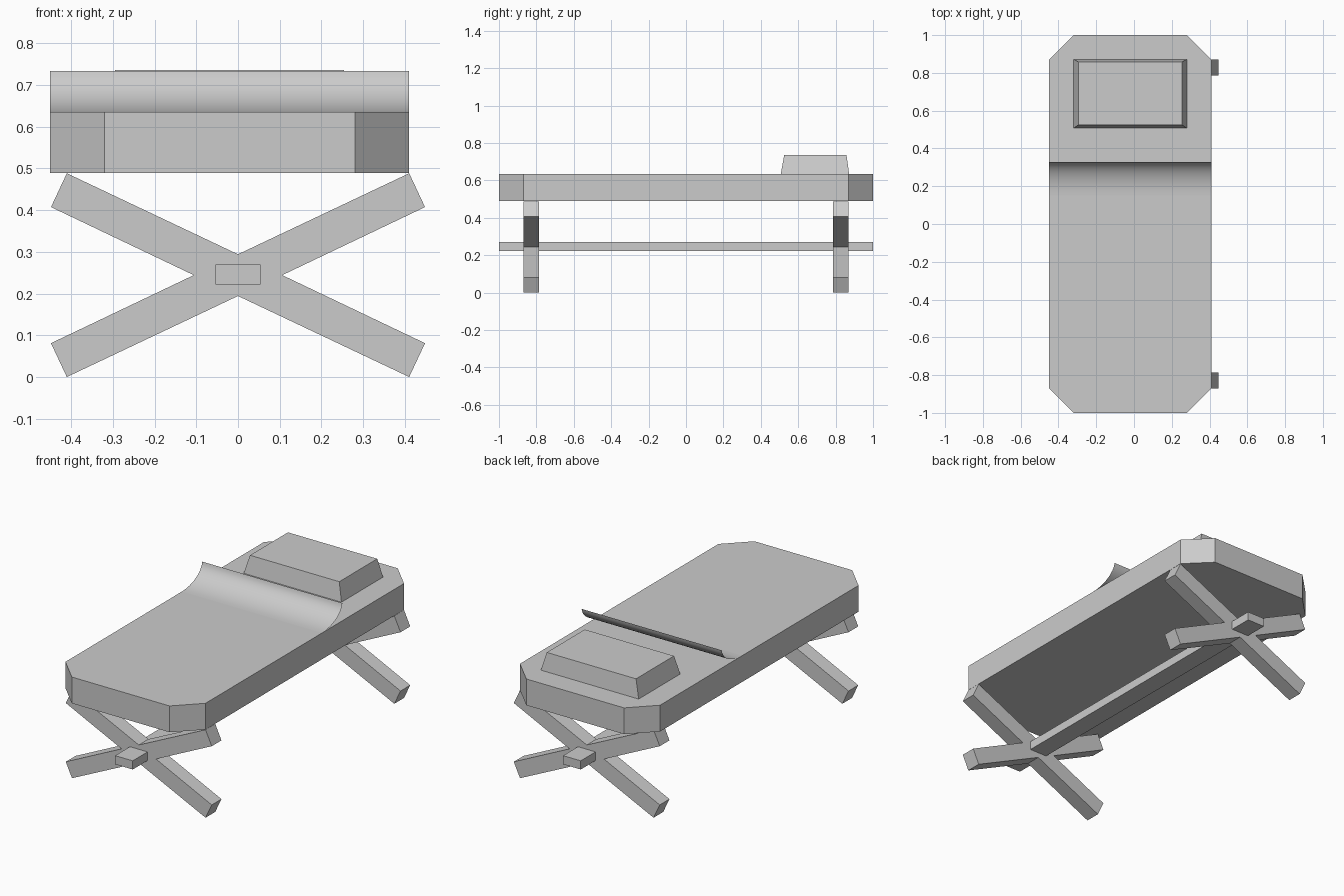
import bpy, bmesh, math

if "Cube" in bpy.data.objects:
    bpy.data.objects.remove(bpy.data.objects["Cube"])


def make(name, verts, faces, smooth=False):
    mesh = bpy.data.meshes.new(name)
    mesh.from_pydata(verts, [], faces)
    bm = bmesh.new()
    bm.from_mesh(mesh)
    if not smooth:
        bmesh.ops.recalc_face_normals(bm, faces=bm.faces)
    for f in bm.faces:
        f.smooth = smooth
    bm.to_mesh(mesh)
    bm.free()
    obj = bpy.data.objects.new(name, mesh)
    bpy.context.collection.objects.link(obj)
    return obj


def loft(name, bottom, top):
    """Closed solid between two matching outlines."""
    n = len(bottom)
    sides = [(i, (i + 1) % n, n + (i + 1) % n, n + i) for i in range(n)]
    return make(name, bottom + top, sides + [tuple(range(n)), tuple(range(n, 2 * n))])


def rect(x0, x1, y0, y1, z):
    return [(x0, y0, z), (x1, y0, z), (x1, y1, z), (x0, y1, z)]


L, R = -0.45, 0.41          # bed sides
BED_TOP = 0.635

# Bed: slab with cut corners
c = 0.13
outline = [(L + c, -1), (R - c, -1), (R, -1 + c), (R, 1 - c),
           (R - c, 1), (L + c, 1), (L, 1 - c), (L, -1 + c)]
loft("bed", [(x, y, 0.489) for x, y in outline], [(x, y, BED_TOP) for x, y in outline])

# Pillow: tapered block
loft("pillow", rect(-0.32, 0.28, 0.507, 0.872, BED_TOP),
     rect(-0.294, 0.254, 0.525, 0.858, 0.735))

# Turned-up blanket edge: thin curled sheet across the bed
steps = 12
verts = []
for i in range(steps + 1):
    a = math.radians(85) * i / steps
    y, z = 0.15 + 0.18 * math.sin(a), BED_TOP + 0.107 * (1 - math.cos(a))
    verts += [(L, y, z), (R, y, z)]
make("blanket_edge", verts,
     [(2 * i, 2 * i + 1, 2 * i + 3, 2 * i + 2) for i in range(steps)], smooth=True)

# Crossed legs: one quarter of the X mirrored around its centre
mid = 0.244
q = [(0.106, 0), (0.448, 0.163), (0.41, 0.244), (0, 0.05)]
upper = q + [(-x, z) for x, z in reversed(q[:3])]
cross = upper + [(-x, -z) for x, z in upper[1:-1]]
for name, y0 in (("front_legs", -0.87), ("back_legs", 0.785)):
    loft(name, [(x, y0, mid + z) for x, z in cross],
         [(x, y0 + 0.085, mid + z) for x, z in cross])

# Long rail joining the leg crossings
loft("rail", rect(-0.054, 0.054, -1, 1, 0.222), rect(-0.054, 0.054, -1, 1, 0.27))
